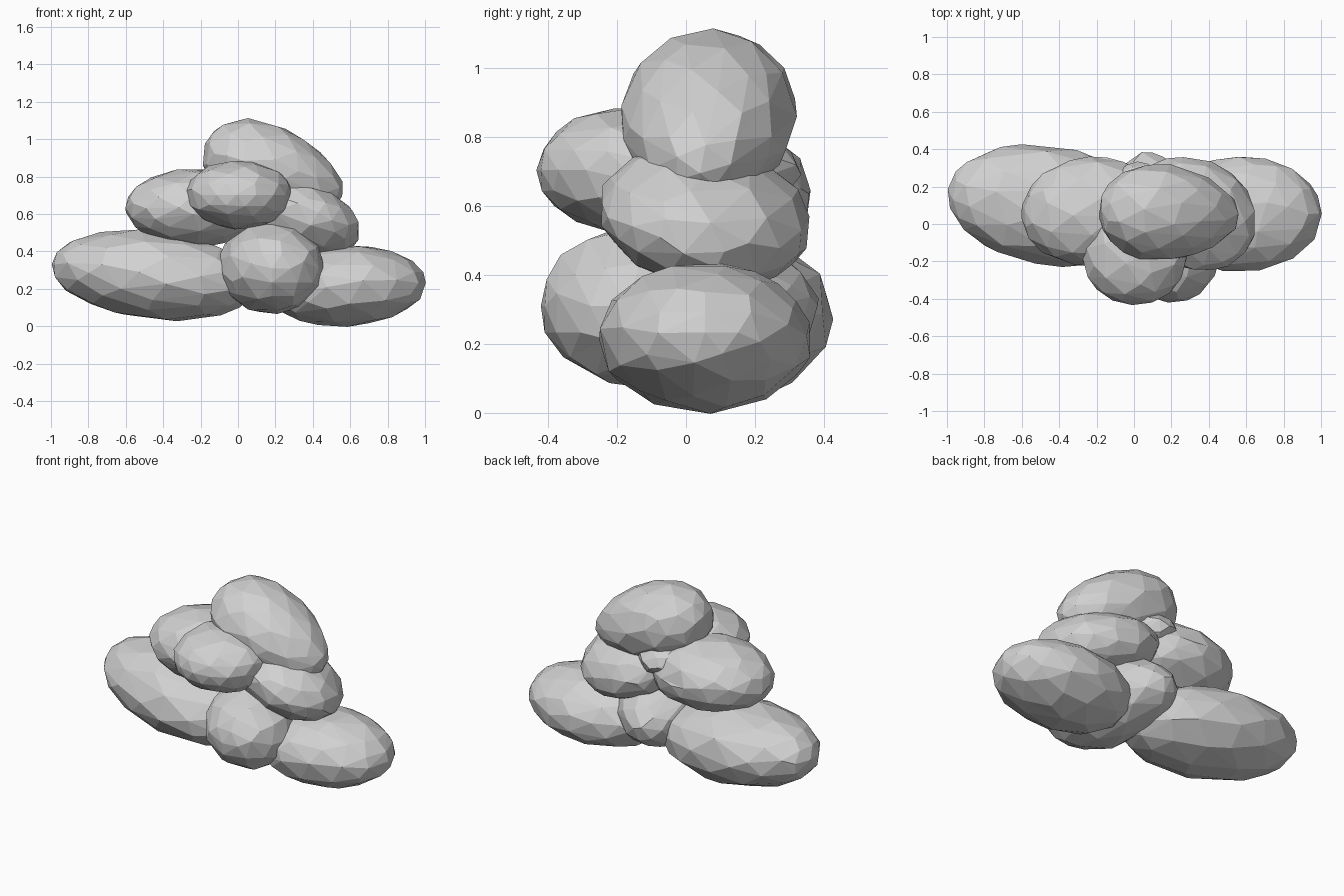
import bpy
import bmesh
import random
from math import radians
from mathutils import Euler, Matrix, Vector

random.seed(4)

cube = bpy.data.objects.get("Cube")
if cube:
    bpy.data.objects.remove(cube, do_unlink=True)

# Single pale grey surface
grey = bpy.data.materials.new("pale_grey")
grey.use_nodes = True
colour = (0.64, 0.64, 0.64, 1)
grey.diffuse_color = colour
grey.node_tree.nodes["Principled BSDF"].inputs["Base Color"].default_value = colour


def puff(name, centre, radii, tilt=(0, 0, 0), taper=0):
    """Faceted, lumpy egg that narrows along its longest axis by taper."""
    bm = bmesh.new()
    bmesh.ops.create_icosphere(bm, subdivisions=3, radius=1)
    axis = radii.index(max(radii))
    for v in bm.verts:
        along = v.co[axis]
        v.co *= random.uniform(0.995, 1.03) * (1 - taper * along)
        v.co[axis] = along * 1.01
    turn = Euler([radians(a) for a in tilt]).to_matrix().to_4x4()
    bm.transform(turn @ Matrix.Diagonal(Vector(radii)).to_4x4())
    mesh = bpy.data.meshes.new(name)
    bm.to_mesh(mesh)
    bm.free()
    mesh.materials.append(grey)
    obj = bpy.data.objects.new(name, mesh)
    obj.location = centre
    bpy.context.collection.objects.link(obj)
    # Collapse to large uneven facets
    facets = obj.modifiers.new("facets", "DECIMATE")
    facets.ratio = 0.5
    return obj


# Bottom layer
puff("lower_right_puff", (-0.45, 0.10, 0.275), (0.55, 0.315, 0.235), (0, 6, -9))
puff("lower_left_puff", (0.57, 0.055, 0.218), (0.43, 0.305, 0.213), (0, -2, 0))
puff("lower_middle_puff", (0.155, -0.015, 0.31), (0.27, 0.41, 0.235), (0, 0, 18), 0.18)

# Middle layer
puff("upper_right_puff", (-0.23, 0.07, 0.635), (0.37, 0.285, 0.207), (0, 0, 6))
puff("upper_left_puff", (0.315, 0.055, 0.57), (0.35, 0.30, 0.19), (-18, 10, -22))
puff("upper_middle_puff", (0.01, -0.05, 0.703), (0.275, 0.38, 0.175), (0, 0, -3), 0.25)

# Crown
puff("top_puff", (0.19, 0.06, 0.835), (0.39, 0.25, 0.225), (10, 21, -3), 0.18)
